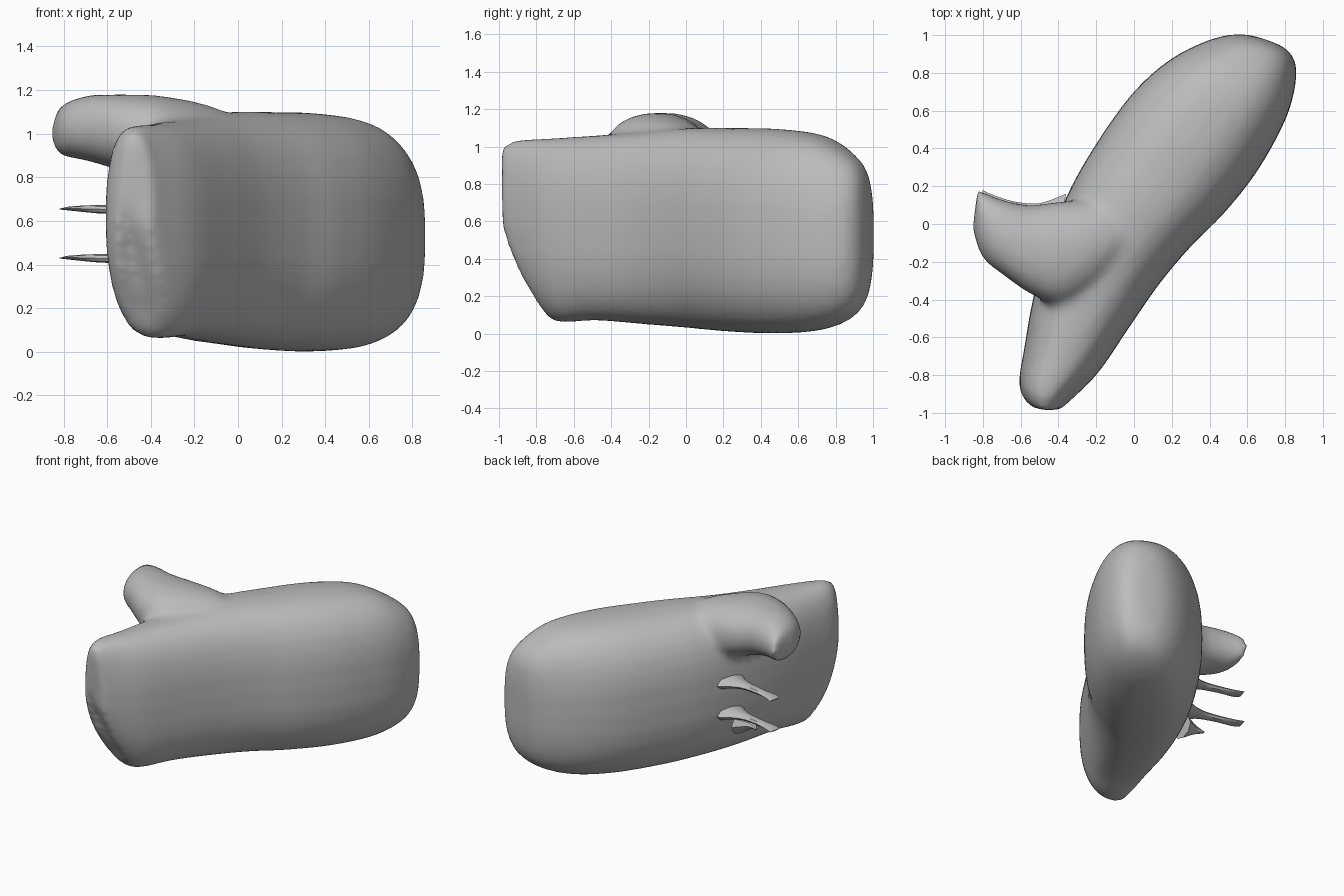
import bpy, bmesh, math
from mathutils import Vector

cube = bpy.data.objects.get("Cube")
if cube:
    bpy.data.objects.remove(cube)

grey = bpy.data.materials.new("plain_grey")
grey.use_nodes = True
grey.diffuse_color = (0.5, 0.5, 0.5, 1)
grey.node_tree.nodes["Principled BSDF"].inputs["Base Color"].default_value = (0.5, 0.5, 0.5, 1)


def spline(rows, steps):
    """Catmull-Rom interpolation through rows of numbers."""
    rows = [Vector(r) for r in rows]
    out = []
    for i in range(len(rows) - 1):
        b, c = rows[i], rows[i + 1]
        a, d = rows[max(i - 1, 0)], rows[min(i + 2, len(rows) - 1)]
        for k in range(steps):
            t = k / steps
            out.append(b + (c - a) * (t / 2) + (a * 2 - b * 5 + c * 4 - d) * (t * t / 2)
                       + (b * 3 - a - c * 3 + d) * (t ** 3 / 2))
    return out + [rows[-1]]


def loft(name, stations, power, steps=4, sides=32):
    """Skin upright sections: left x, y, right x, y, bottom z, top z, backward sweep of the lower part."""
    bm = bmesh.new()
    rings = []
    for lx, ly, rx, ry, lo, hi, sweep in spline(stations, steps):
        mid, half = Vector((lx + rx, ly + ry, lo + hi)) / 2, Vector((rx - lx, ry - ly, 0)) / 2
        along = Vector((-half.y, half.x, 0)).normalized()
        ring = []
        for i in range(sides):
            a = math.tau * i / sides
            c, s = math.cos(a), math.sin(a)
            u = math.copysign(abs(c) ** (2 / power), c)
            v = math.copysign(abs(s) ** (2 / power), s)
            p = mid + half * u + along * sweep * max(0, 0.2 - v) ** 2
            p.z += v * (hi - lo) / 2
            ring.append(bm.verts.new(p))
        rings.append(ring)
    for r, q in zip(rings, rings[1:]):
        for i in range(sides):
            j = (i + 1) % sides
            bm.faces.new((r[i], r[j], q[j], q[i]))
    bm.faces.new(rings[0])
    bm.faces.new(rings[-1])
    bmesh.ops.recalc_face_normals(bm, faces=bm.faces)
    mesh = bpy.data.meshes.new(name)
    bm.to_mesh(mesh)
    bm.free()
    mesh.materials.append(grey)
    obj = bpy.data.objects.new(name, mesh)
    bpy.context.collection.objects.link(obj)
    return obj


def smooth(obj, angle):
    bpy.ops.object.select_all(action='DESELECT')
    obj.select_set(True)
    bpy.context.view_layer.objects.active = obj
    bpy.ops.object.shade_smooth_by_angle(angle=math.radians(angle))


# Long upright body, front tip to rounded rear
body = loft("body", [
    (-.55, -.97, -.41, -1.0, .22, 1.0, .14),
    (-.61, -.86, -.34, -.94, .08, 1.035, .13),
    (-.58, -.65, -.19, -.79, .06, 1.045, .06),
    (-.54, -.42, -.02, -.54, .07, 1.06, 0),
    (-.47, -.15, .14, -.31, .05, 1.08, 0),
    (-.36, .14, .31, -.11, .03, 1.1, 0),
    (-.21, .41, .48, .06, .01, 1.1, 0),
    (-.01, .69, .66, .29, 0, 1.095, 0),
    (.19, .87, .81, .57, .02, 1.06, 0),
    (.40, .975, .86, .78, .09, .96, 0),
    (.55, 1.005, .84, .89, .2, .86, 0),
    (.66, .99, .77, .95, .36, .7, 0)], 2.6)

# Stubby side arm, blended into the body
arm = loft("side_arm", [
    (-.83, .17, -.855, -.03, .94, 1.06, 0),
    (-.82, .18, -.80, -.18, .9, 1.13, 0),
    (-.70, .13, -.68, -.28, .875, 1.175, 0),
    (-.55, .1, -.53, -.38, .83, 1.18, 0),
    (-.38, .12, -.36, -.43, .77, 1.175, 0),
    (-.18, .12, -.16, -.3, .77, 1.14, 0),
    (0, .05, 0, -.12, .82, 1.08, 0)], 2.2)
bpy.ops.object.select_all(action='DESELECT')
arm.select_set(True)
body.select_set(True)
bpy.context.view_layer.objects.active = body
bpy.ops.object.join()
remesh = body.modifiers.new("blend", 'REMESH')
remesh.mode = 'VOXEL'
remesh.voxel_size = 0.025
relax = body.modifiers.new("relax", 'SMOOTH')
relax.factor = 0.5
relax.iterations = 10
bpy.context.view_layer.update()
evaluated = body.evaluated_get(bpy.context.evaluated_depsgraph_get())
merged = bpy.data.meshes.new_from_object(evaluated)
body.modifiers.clear()
body.data = merged
merged.materials.clear()
merged.materials.append(grey)
merged.polygons.foreach_set("material_index", [0] * len(merged.polygons))
smooth(body, 60)

# Two thin flared blades below the arm
for name, z in (("upper_blade", .655), ("lower_blade", .43)):
    blade = loft(name, [
        (-.36, .16, -.40, -.08, z - .06, z + .03, 0),
        (-.50, .11, -.51, .01, z - .028, z + .018, 0),
        (-.64, .12, -.65, .06, z - .02, z + .018, 0),
        (-.76, .16, -.77, .07, z - .008, z + .012, 0),
        (-.80, .18, -.82, .10, z - .003, z + .003, 0)], 2, 3, 8)
    smooth(blade, 40)

# Small nub near the lower edge
nub = loft("lower_nub", [
    (-.42, .08, -.44, -.1, .25, .4, 0),
    (-.52, .03, -.53, -.04, .31, .37, 0),
    (-.58, .03, -.58, .01, .325, .34, 0)], 2, 3, 8)
smooth(nub, 40)
